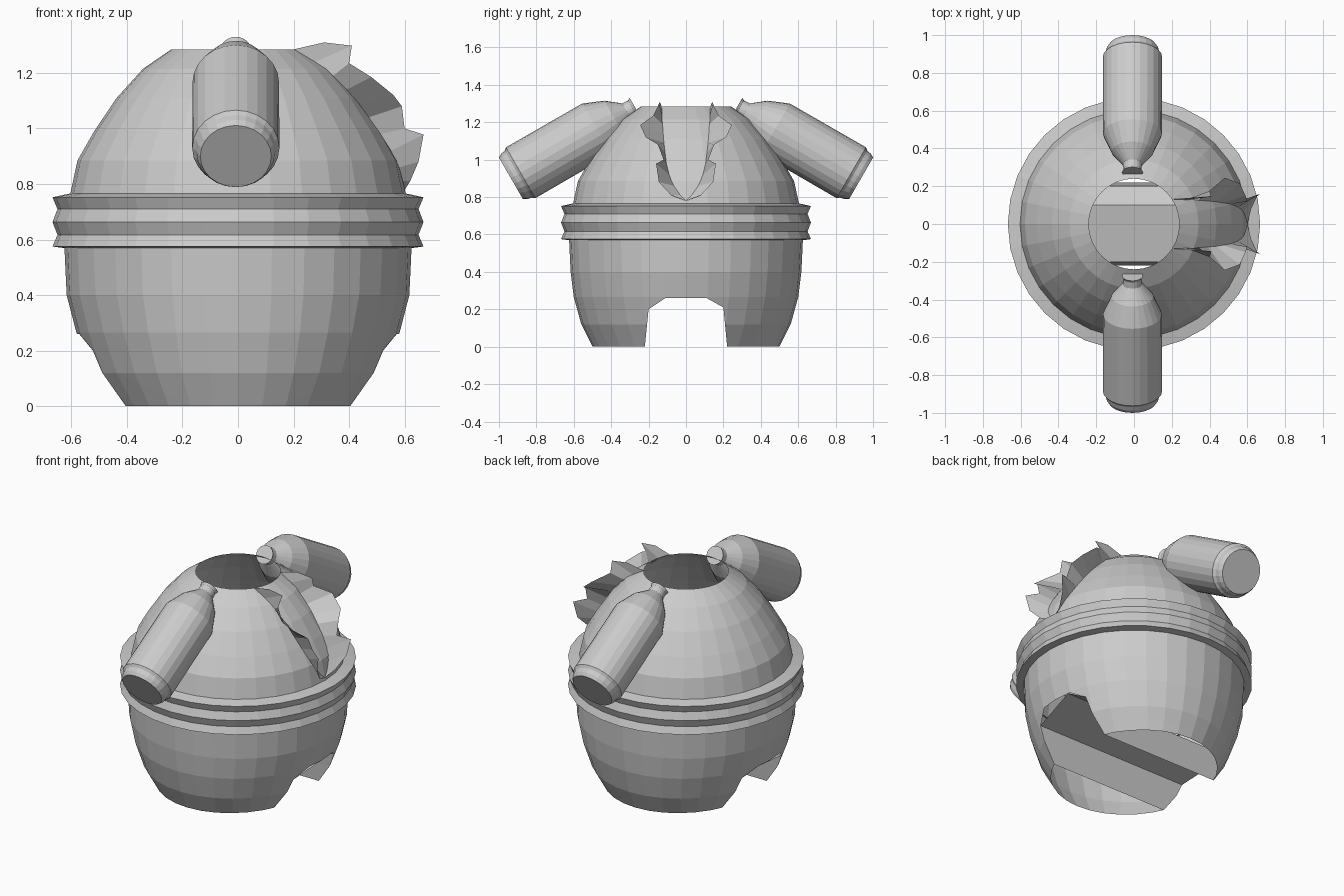
import bpy, bmesh, math
from mathutils import Vector

if "Cube" in bpy.data.objects:
    bpy.data.objects.remove(bpy.data.objects["Cube"])

SEG = 32
# Torso profile: radius, height, and sideways squash towards the feet
BODY = [(.5, 0, .9), (.56, .12, .94), (.6, .265, .97), (.617, .4, 1), (.625, .57, 1),
        (.604, .765, 1), (.578, .885, 1), (.518, .99, 1), (.437, 1.11, 1),
        (.342, 1.215, 1), (.24, 1.285, 1)]


def finish(bm, name):
    me = bpy.data.meshes.new(name)
    bm.to_mesh(me)
    bm.free()
    ob = bpy.data.objects.new(name, me)
    bpy.context.collection.objects.link(ob)
    return ob


def lathe(profile, seg, cap=False):
    bm = bmesh.new()
    rings = []
    for r, z, sx in profile:
        rings.append([bm.verts.new((r * sx * math.cos(2 * math.pi * i / seg),
                                    r * math.sin(2 * math.pi * i / seg), z))
                      for i in range(seg)])
    for a, b in zip(rings, rings[1:]):
        for i in range(seg):
            j = (i + 1) % seg
            bm.faces.new((a[i], a[j], b[j], b[i]))
    if cap:
        bm.faces.new(rings[0][::-1])
        bm.faces.new(rings[-1])
    return bm


def surface_x(y, z):
    """Half-width of the torso at a given y and z."""
    for (r0, z0, s0), (r1, z1, s1) in zip(BODY, BODY[1:]):
        if z <= z1:
            t = (z - z0) / (z1 - z0)
            r, s = r0 + t * (r1 - r0), s0 + t * (s1 - s0)
            return s * math.sqrt(max(r * r - y * y, 0))
    return math.sqrt(BODY[-1][0] ** 2 - y * y)


# Torso with the arch between the legs cut along x
bm = lathe(BODY, SEG)
arch = [(-.22, 0), (-.2, .2), (-.11, .26), (.11, .26), (.2, .21), (.22, 0)]
planes = []
for (y0, z0), (y1, z1) in zip(arch, arch[1:]):
    planes.append((Vector((0, y0, z0)), Vector((0, z0 - z1, y1 - y0)).normalized()))
for co, no in planes:
    faces = [f for f in bm.faces if f.calc_center_median().z < .4]
    geom = faces + list({e for f in faces for e in f.edges}) + list({v for f in faces for v in f.verts})
    bmesh.ops.bisect_plane(bm, geom=geom, plane_co=co, plane_no=no, dist=1e-5)
inside = [f for f in bm.faces
          if all((f.calc_center_median() - co).dot(no) < 0 for co, no in planes)]
bmesh.ops.delete(bm, geom=inside, context='FACES')
finish(bm, "torso")

# Lining of the arch
bm = bmesh.new()
rows = []
for y, z in [(-.22, 0), (-.208, .12), (-.2, .2), (.1, .26), (.2, .21), (.21, .12), (.22, 0)]:
    x = surface_x(y, z)
    rows.append((bm.verts.new((-x, y, z)), bm.verts.new((x, y, z))))
for a, b in zip(rows, rows[1:]):
    bm.faces.new((a[0], a[1], b[1], b[0]))
finish(bm, "leg_arch_lining")

# Ridged belt
belt = [(.615, .568), (.668, .575), (.65, .617), (.668, .663), (.65, .71), (.668, .752), (.6, .767)]
finish(lathe([(r, z, 1) for r, z in belt], SEG), "belt")

# Arms: lathed along the local axis, then tilted outwards and down
arm = [(.055, -.765), (.047, -.75), (.05, -.715), (.11, -.64), (.156, -.53),
       (.157, -.06), (.145, -.045), (.14, -.02), (.128, 0)]
for side, name in ((1, "arm_back"), (-1, "arm_front")):
    ob = finish(lathe([(r, z, 1) for r, z in arm], 24, cap=True), name)
    direction = Vector((0, side * math.cos(math.radians(30)), -.5))
    ob.rotation_mode = 'QUATERNION'
    ob.rotation_quaternion = direction.to_track_quat('Z', 'X')
    ob.location = (-.008, side * .936, .9)

# Jagged collar flaps standing off the dome in a V
outer = [(.31, .14, 1.31), (.41, .145, 1.298), (.4, .175, 1.235), (.48, .245, 1.185),
         (.56, .215, 1.12), (.59, .15, 1.08), (.6, .12, 1.0), (.668, .16, .978),
         (.65, .145, .88), (.62, .08, .81)]
inner = [(.13, 1.285), (.128, 1.24), (.125, 1.19), (.122, 1.14), (.118, 1.09),
         (.112, 1.04), (.105, .98), (.09, .92), (.065, .86), (.03, .81)]
for side, name in ((1, "collar_flap_back"), (-1, "collar_flap_front")):
    bm = bmesh.new()
    pairs = []
    for (y, z), (ox, oy, oz) in zip(inner, outer):
        pairs.append((bm.verts.new((surface_x(y, z), side * y, z)),
                      bm.verts.new((ox, side * oy, oz))))
    for a, b in zip(pairs, pairs[1:]):
        bm.faces.new((a[0], a[1], b[1], b[0]))
    tip = bm.verts.new((surface_x(0, .78), 0, .78))
    bm.faces.new((pairs[-1][0], pairs[-1][1], tip))
    finish(bm, name)
